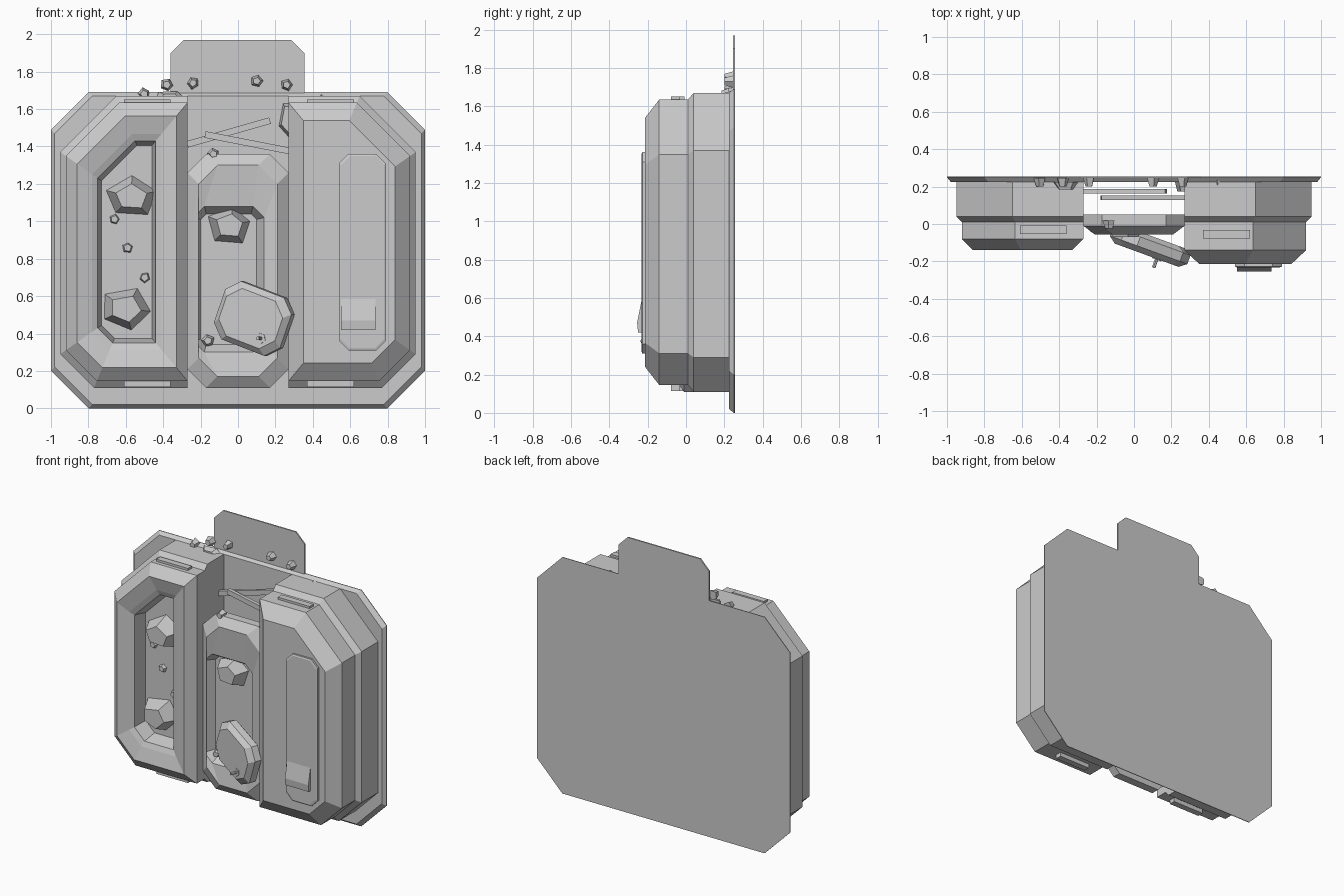
import bpy, bmesh, random
from math import cos, sin, radians, tau
from mathutils import Matrix

cube = bpy.data.objects.get("Cube")
if cube:
    bpy.data.objects.remove(cube)

random.seed(4)
SHADE = (0.6, 0.6, 0.6, 1)
grey = bpy.data.materials.new("plain grey")
grey.use_nodes = True
grey.diffuse_color = SHADE
grey.node_tree.nodes["Principled BSDF"].inputs["Base Color"].default_value = SHADE

# Shared levels of the whole model
BACK = 0.255
PLATE_FRONT = 0.225
GAP = 0.27


def loft(name, rings, place=Matrix()):
    """Skin matching rings of points and cap both ends."""
    bm = bmesh.new()
    loops = [[bm.verts.new(point) for point in ring] for ring in rings]
    count = len(loops[0])
    for near, far in zip(loops, loops[1:]):
        for i in range(count):
            j = (i + 1) % count
            bm.faces.new((near[i], near[j], far[j], far[i]))
    bm.faces.new(loops[0])
    bm.faces.new(loops[-1])
    bmesh.ops.recalc_face_normals(bm, faces=bm.faces)
    mesh = bpy.data.meshes.new(name)
    bm.to_mesh(mesh)
    bm.free()
    mesh.materials.append(grey)
    obj = bpy.data.objects.new(name, mesh)
    obj.matrix_world = place
    bpy.context.collection.objects.link(obj)
    return obj


def octagon(left, right, low, high, cut, y, inset=0):
    """Rectangle with cut corners, drawn in by the inset on all sides."""
    left, right = left + inset, right - inset
    low, high = low + inset, high - inset
    return [(left + cut, y, low), (right - cut, y, low),
            (right, y, low + cut), (right, y, high - cut),
            (right - cut, y, high), (left + cut, y, high),
            (left, y, high - cut), (left, y, low + cut)]


def stepped_octagon(name, box, cut, steps, place=Matrix()):
    """Cut-cornered block whose layers are given as inset and depth."""
    return loft(name, [octagon(*box, cut, y, inset) for inset, y in steps], place)


def side_panel(name, side, steps):
    """Panel with a straight inner edge and cut outer corners."""
    rings = []
    for inset, y in steps:
        inner = GAP + max(0, inset - 0.03)
        outer = 0.95 - inset
        low, high = 0.11 + 1.2 * inset, 1.67 - 1.2 * inset
        top_cut, low_cut = 0.3 - inset / 2, 0.18 - inset / 2
        outline = [(inner, low), (outer - low_cut, low), (outer, low + low_cut),
                   (outer, high - top_cut), (outer - top_cut, high), (inner, high)]
        rings.append([(side * x, y, z) for x, z in outline])
    return loft(name, rings)


def bar(name, place, size, roll=0):
    """Plain box, rolled in the plane of the front."""
    width, depth, height = (s / 2 for s in size)
    corners = [(-width, -height), (width, -height), (width, height), (-width, height)]
    rings = [[(x, y, z) for x, z in corners] for y in (depth, -depth)]
    return loft(name, rings, Matrix.Translation(place) @ Matrix.Rotation(radians(roll), 4, 'Y'))


def rock(name, x, z, y, width, height, depth, taper=0.6):
    """Uneven five-sided stone that narrows toward the front."""
    start = random.random()
    outline = []
    for i in range(5):
        angle = tau * (i + start) / 5
        reach = random.uniform(0.85, 1.1) / 2
        outline.append((width * reach * cos(angle), height * reach * sin(angle)))
    rings = [[(x + size * dx, level, z + size * dz) for dx, dz in outline]
             for size, level in ((1, y), (taper, y - depth))]
    return loft(name, rings)


# Back plate with a bevelled rim, and the tab above it
stepped_octagon("back_plate", (-1, 1, 0, 1.69), 0.2,
                [(0, BACK), (0, BACK - 0.005), (0.02, PLATE_FRONT)])
stepped_octagon("top_tab", (-0.36, 0.355, 1.4, 1.97), 0.07, [(0, BACK), (0, BACK - 0.01)])

# Side panels share one body; one is closed and one has a deep window
body = [(0, PLATE_FRONT), (0, 0.04), (0.03, 0.01)]
side_panel("left_panel", 1, body + [(0.03, -0.14), (0.11, -0.215)])
side_panel("right_panel", -1, body + [(0.03, -0.08), (0.09, -0.14), (0.17, -0.115),
                                      (0.2, -0.1), (0.22, 0)])

# Sunken centre panel, open behind, with a window set toward one side
centre = (-GAP, GAP, 0.11, 1.36)
window = (-0.24, 0.14, 0.3, 1.08)
loft("centre_panel", [octagon(*centre, 0.1, 0.05),
                      octagon(*centre, 0.1, -0.01),
                      octagon(*centre, 0.1, -0.055, inset=0.06),
                      octagon(*window, 0.06, -0.035),
                      octagon(*window, 0.03, 0.03, inset=0.04)])

# Long badge with a sloping clip on the closed panel
stepped_octagon("front_badge", (0.54, 0.79, 0.31, 1.36), 0.05,
                [(0, -0.21), (0, -0.228), (0.01, -0.232)])
clip_profile = [(-0.225, 0.62), (-0.225, 0.42), (-0.25, 0.42), (-0.255, 0.47)]
loft("badge_clip", [[(x, y, z) for y, z in clip_profile] for x in (0.55, 0.735)])

# Slim ridges above and below the side panels
for label, x, y in (("right", -0.485, -0.03), ("left", 0.495, -0.055)):
    for end, z in (("top", 1.635), ("bottom", 0.13)):
        bar(f"{label}_{end}_ridge", (x, y, z), (0.25, 0.045, 0.03))

# Crossed planks in the gap over the centre panel
plank_size = (0.46, 0.025, 0.035)
bar("upper_plank", (-0.05, 0.175, 1.475), plank_size, roll=-16)
bar("lower_plank", (0.05, 0.14, 1.42), plank_size, roll=11)

# Loose hatch leaning out of the centre window, with its knob
hatch_place = (Matrix.Translation((0.085, -0.12, 0.48))
               @ Matrix.Rotation(radians(-20), 4, 'Z')
               @ Matrix.Rotation(radians(20), 4, 'Y'))
stepped_octagon("loose_hatch", (-0.2, 0.2, -0.165, 0.165), 0.07,
                [(0.03, 0.055), (0, 0.03), (0, -0.02), (0.03, -0.05)], hatch_place)
knob_steps = [(0.028, -0.045), (0.028, -0.055), (0.01, -0.055), (0.01, -0.1)]
loft("hatch_knob", [[(0.09 + radius * cos(tau * i / 6), y, radius * sin(tau * i / 6) - 0.08)
                     for i in range(6)] for radius, y in knob_steps], hatch_place)

# Large rubble in the windows and on the ledge
rock("upper_chunk", -0.57, 1.13, 0.01, 0.33, 0.25, depth=0.12)
rock("lower_chunk", -0.6, 0.53, 0.01, 0.3, 0.24, depth=0.11)
rock("centre_chunk", -0.04, 0.98, 0.04, 0.25, 0.22, depth=0.11)
rock("gap_chunk", 0.28, 1.55, PLATE_FRONT, 0.13, 0.22, depth=0.05, taper=0.8)
rock("ledge_chunk", -0.36, 1.66, PLATE_FRONT, 0.18, 0.09, depth=0.04)

# Small pebbles along the top edge and inside the windows
edge_pebbles = [(-0.5, 1.68), (-0.38, 1.73), (-0.24, 1.74), (0.1, 1.75), (0.26, 1.73), (0.45, 1.65)]
window_pebbles = [(-0.66, 1.01), (-0.59, 0.86), (-0.5, 0.7), (-0.16, 0.36), (-0.13, 1.36)]
for group, spots, level in (("edge", edge_pebbles, 0.245), ("window", window_pebbles, 0.02)):
    for number, (x, z) in enumerate(spots, start=1):
        rock(f"{group}_pebble_{number}", x, z, level, 0.07, 0.07, depth=0.045)
